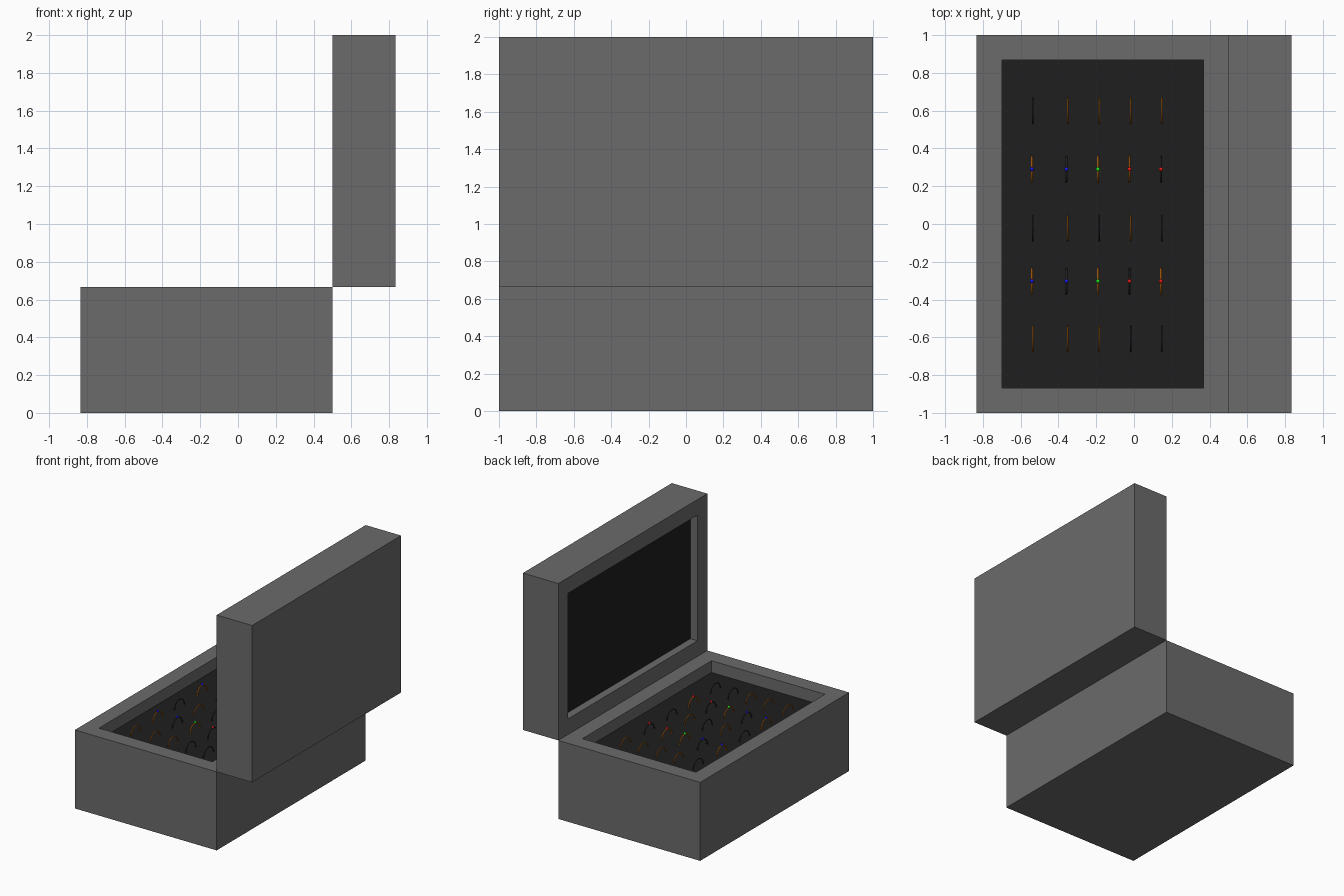
import bpy, bmesh, math
from mathutils import Vector

if "Cube" in bpy.data.objects:
    bpy.data.objects.remove(bpy.data.objects["Cube"])

WALL = 0.133
FLOOR = 0.567      # top of the ring cushion
RADIUS = 0.066


def material(name, rgb):
    m = bpy.data.materials.new(name)
    m.diffuse_color = (*rgb, 1)
    m.use_nodes = True
    m.node_tree.nodes["Principled BSDF"].inputs["Base Color"].default_value = m.diffuse_color
    return m


grey = material("dark_grey", (0.147, 0.147, 0.147))
black = material("black_velvet", (0.013, 0.013, 0.013))
gold = material("gold", (0.8, 0.23, 0.01))
dark = material("dark_metal", (0.03, 0.03, 0.03))
gems = {"blue": material("blue_gem", (0.01, 0.01, 0.8)),
        "green": material("green_gem", (0.01, 0.8, 0.01)),
        "red": material("red_gem", (0.8, 0.01, 0.01))}


def add_object(name, bm, mat):
    me = bpy.data.meshes.new(name)
    bm.to_mesh(me)
    bm.free()
    ob = bpy.data.objects.new(name, me)
    bpy.context.collection.objects.link(ob)
    me.materials.append(mat)
    return ob


def box_mesh(lo, hi):
    lo, hi = Vector(lo), Vector(hi)
    bm = bmesh.new()
    bmesh.ops.create_cube(bm, size=1)
    bmesh.ops.scale(bm, vec=hi - lo, verts=bm.verts)
    bmesh.ops.translate(bm, vec=(lo + hi) / 2, verts=bm.verts)
    bm.normal_update()
    return bm


def tray(name, lo, hi, opening, depth):
    """Solid block with a rectangular recess in one face."""
    bm = box_mesh(lo, hi)
    n = Vector(opening)
    face = next(f for f in bm.faces if f.normal.dot(n) > 0.9)
    bmesh.ops.inset_region(bm, faces=[face], thickness=WALL, use_even_offset=True)
    inner = bmesh.ops.extrude_discrete_faces(bm, faces=[face])["faces"][0]
    bmesh.ops.translate(bm, vec=-n * depth, verts=inner.verts)
    bmesh.ops.recalc_face_normals(bm, faces=bm.faces)
    return add_object(name, bm, grey)


# Box, upright lid and their black linings
tray("box_base", (-0.833, -1, 0), (0.5, 1, 0.667), (0, 0, 1), 0.15)
tray("box_lid", (0.5, -1, 0.667), (0.833, 1, 2), (-1, 0, 0), 0.1)
add_object("ring_cushion", box_mesh((-0.7, -0.867, 0.517), (0.367, 0.867, FLOOR)), black)
add_object("lid_lining", box_mesh((0.567, -0.867, 0.8), (0.6, 0.867, 1.867)), black)


def ring(name, x, y, mat, tube):
    # Upright ring, half sunk into the cushion
    bpy.ops.mesh.primitive_torus_add(major_segments=32, minor_segments=16,
                                     major_radius=RADIUS, minor_radius=tube,
                                     location=(x, y, FLOOR),
                                     rotation=(0, math.pi / 2, 0))
    ob = bpy.context.object
    ob.name = name
    ob.data.materials.append(mat)
    bpy.ops.object.shade_smooth_by_angle()


def gem(name, x, y, mat):
    bm = bmesh.new()
    bmesh.ops.create_icosphere(bm, subdivisions=2, radius=0.011)
    bmesh.ops.translate(bm, vec=(x, y, FLOOR + RADIUS + 0.006), verts=bm.verts)
    for f in bm.faces:
        f.smooth = True
    add_object(name, bm, mat)


# Five rows of rings, back to front: G = gold, D = dark; alternate rows carry gems
rows = [(0.6, "DGGGG", False), (0.29, "GDGGD", True), (-0.022, "DGDGD", False),
        (-0.303, "GDGDG", True), (-0.607, "GGGDD", False)]
columns = [-0.535, -0.352, -0.185, -0.018, 0.148]
stones = ["blue", "blue", "green", "red", "red"]
for r, (y, metals, jewelled) in enumerate(rows):
    for c, (x, metal, stone) in enumerate(zip(columns, metals, stones)):
        if jewelled:
            x -= 0.006
            gem(f"gem_{r}_{c}", x, y, gems[stone])
        ring(f"ring_{r}_{c}", x, y, gold if metal == "G" else dark,
             0.005 if jewelled else 0.004)
